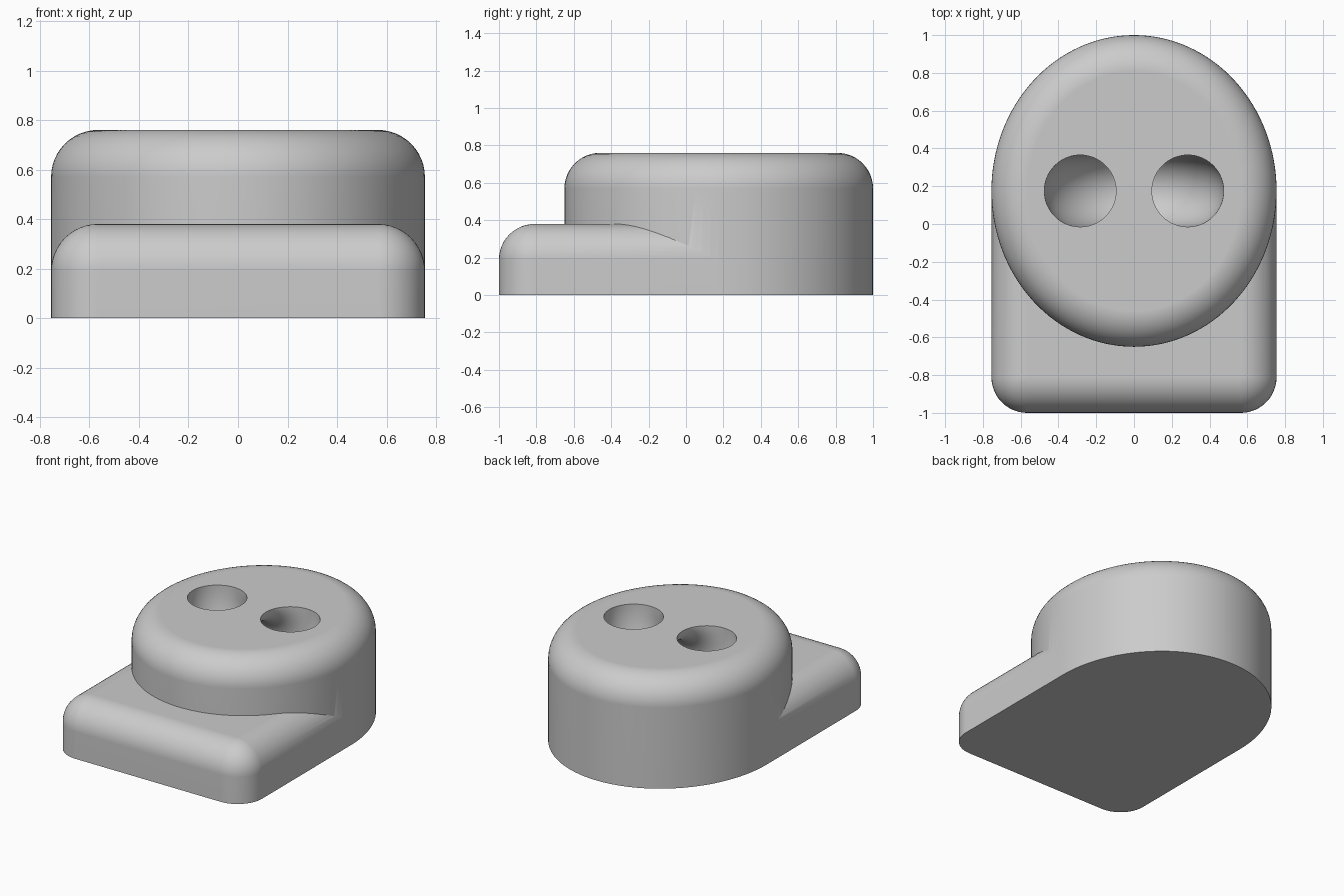
import bpy, bmesh
from math import sin, cos, pi, radians, hypot

if "Cube" in bpy.data.objects:
    bpy.data.objects.remove(bpy.data.objects["Cube"], do_unlink=True)

HALF_W, R = 0.755, 0.19        # half width and edge rounding
HEAD_Y, HEAD_RY, HEAD_H = 0.175, 0.825, 0.76
STEPS = 12

grey = bpy.data.materials.new("plain grey")
grey.use_nodes = True
grey.diffuse_color = (0.6, 0.6, 0.6, 1)
grey.node_tree.nodes["Principled BSDF"].inputs["Base Color"].default_value = (0.6, 0.6, 0.6, 1)


def make_object(name, bm):
    bmesh.ops.remove_doubles(bm, verts=bm.verts, dist=1e-5)
    bmesh.ops.recalc_face_normals(bm, faces=bm.faces)
    mesh = bpy.data.meshes.new(name)
    bm.to_mesh(mesh)
    bm.free()
    mesh.materials.append(grey)
    obj = bpy.data.objects.new(name, mesh)
    bpy.context.collection.objects.link(obj)
    return obj


def domed_slab(name, outline, height):
    """Upright slab with a rounded top edge; outline holds (x, y, normal x, normal y)."""
    levels = [(0, 0)] + [(R * (1 - cos(a)), height - R + R * sin(a))
                         for a in (i * pi / 2 / STEPS for i in range(STEPS + 1))]
    bm = bmesh.new()
    rings = [[bm.verts.new((x - nx * d, y - ny * d, z)) for x, y, nx, ny in outline]
             for d, z in levels]
    n = len(outline)
    for low, high in zip(rings, rings[1:]):
        for i in range(n):
            j = (i + 1) % n
            bm.faces.new((low[i], low[j], high[j], high[i]))
    bm.faces.new(rings[0][::-1])
    bm.faces.new(rings[-1])
    return make_object(name, bm)


# Oval head
oval = []
for i in range(128):
    a = 2 * pi * i / 128
    nx, ny = cos(a) / HALF_W, sin(a) / HEAD_RY
    k = hypot(nx, ny)
    oval.append((HALF_W * cos(a), HEAD_Y + HEAD_RY * sin(a), nx / k, ny / k))
body = domed_slab("button_body", oval, HEAD_H)

# Low front plate: rounded front corners, square back end buried in the head
plate = [(HALF_W, 0.17, 1, 0), (-HALF_W, 0.17, -1, 0)]
for side, start in ((-1, pi), (1, 1.5 * pi)):
    for i in range(STEPS + 1):
        a = start + i * pi / 2 / STEPS
        plate.append((side * (HALF_W - R) + R * cos(a), -1 + R + R * sin(a), cos(a), sin(a)))
front_plate = domed_slab("front_plate", plate, HEAD_H / 2)

# Ring-shaped cutter: a curved tunnel joining the two holes
bpy.ops.mesh.primitive_torus_add(major_segments=96, minor_segments=64, major_radius=0.285,
                                 minor_radius=R, location=(0, HEAD_Y, HEAD_H),
                                 rotation=(pi / 2, pi / 192, 0))
tunnel = bpy.context.object
tunnel.name = "tunnel_cutter"
tunnel.data.materials.append(grey)

# Join the parts and cut the tunnel
bpy.ops.object.select_all(action="DESELECT")
bpy.context.view_layer.objects.active = body
body.select_set(True)
for other, operation in ((front_plate, "UNION"), (tunnel, "DIFFERENCE")):
    other.hide_render = True
    mod = body.modifiers.new(operation.title(), "BOOLEAN")
    mod.object, mod.operation, mod.solver = other, operation, "EXACT"
    bpy.ops.object.modifier_apply(modifier=mod.name)
    bpy.data.objects.remove(other, do_unlink=True)

bpy.ops.object.shade_smooth_by_angle(angle=radians(25))
weighted = body.modifiers.new("Even shading", "WEIGHTED_NORMAL")
weighted.keep_sharp = True
